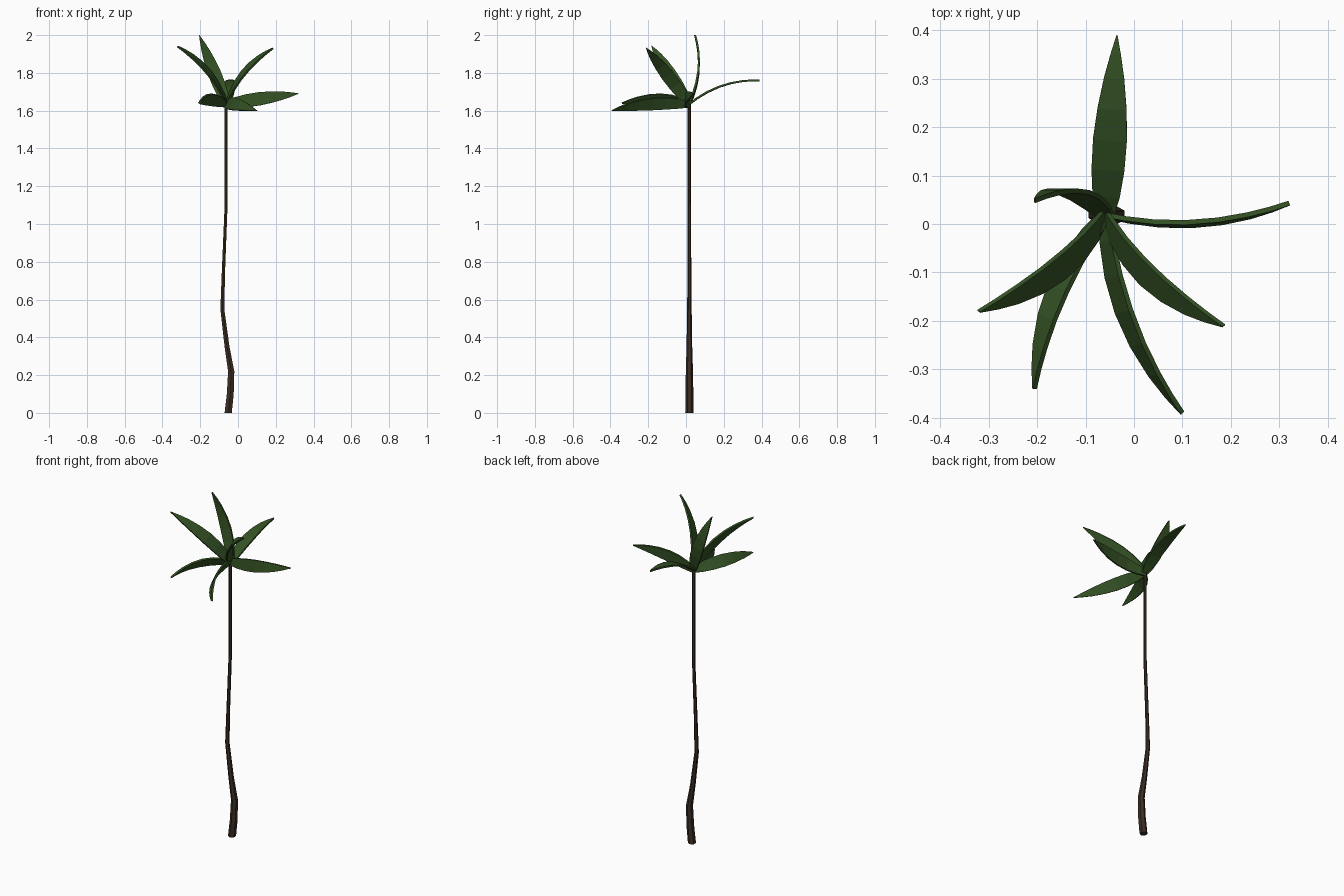
import bpy, math
from mathutils import Vector

if "Cube" in bpy.data.objects:
    bpy.data.objects.remove(bpy.data.objects["Cube"])


def material(name, rgb):
    m = bpy.data.materials.new(name)
    m.diffuse_color = (*rgb, 1)
    m.use_nodes = True
    m.node_tree.nodes["Principled BSDF"].inputs["Base Color"].default_value = m.diffuse_color
    return m


GREEN = material("leaf_green", (0.035, 0.085, 0.018))
BROWN = material("bark_brown", (0.045, 0.027, 0.018))


def add_object(name, verts, faces, mat):
    me = bpy.data.meshes.new(name)
    me.from_pydata(verts, [], faces)
    me.update()
    me.materials.append(mat)
    ob = bpy.data.objects.new(name, me)
    bpy.context.collection.objects.link(ob)
    return ob


# Trunk: slightly crooked, tapering tube (z, x, radius)
SIDES, TRUNK_Y = 6, 0.018
rings = [(0, -0.052, 0.022), (0.10, -0.041, 0.021), (0.22, -0.036, 0.019),
         (0.35, -0.058, 0.015), (0.55, -0.083, 0.012), (0.75, -0.077, 0.010),
         (1.10, -0.063, 0.009), (1.64, -0.063, 0.009)]
verts, faces = [], []
for z, x, r in rings:
    for k in range(SIDES):
        a = 2 * math.pi * (k + 0.5) / SIDES
        verts.append((x + r * math.cos(a), TRUNK_Y + r * math.sin(a), z))
for i in range(len(rings) - 1):
    for k in range(SIDES):
        a, b = i * SIDES + k, i * SIDES + (k + 1) % SIDES
        faces.append((a, b, b + SIDES, a + SIDES))
n = len(verts)
faces += [tuple(reversed(range(SIDES))), tuple(range(n - SIDES, n))]
add_object("trunk", verts, faces, BROWN)

# Leaves: arched blades from the crown, given by tip and arching direction
CROWN = Vector((-0.06, 0.018, 1.635))
PROFILE = [(0, 0.018), (0.12, 0.028), (0.28, 0.034), (0.45, 0.035),
           (0.62, 0.030), (0.78, 0.021), (0.90, 0.011), (1, 0.001)]


def leaf(name, tip, arch, height=0.04):
    chord = Vector(tip) - CROWN
    axis = chord.normalized()
    arch = Vector(arch)
    arch = (arch - axis * arch.dot(axis)).normalized()
    side = axis.cross(arch)
    verts, faces = [], []
    for t, w in PROFILE:
        c = CROWN + chord * t + arch * (4 * t * (1 - t) * height)
        verts += [c - side * w, c + side * w]
    for i in range(len(PROFILE) - 1):
        a = 2 * i
        faces.append((a, a + 1, a + 3, a + 2))
    ob = add_object(name, verts, faces, GREEN)
    mod = ob.modifiers.new("thickness", "SOLIDIFY")
    mod.thickness = 0.010
    mod.offset = 0


leaf("leaf_back", (-0.035, 0.39, 1.76), (0, 0, 1), 0.037)
leaf("leaf_right", (0.32, 0.043, 1.69), (0, -1, 0.1), 0.03)
leaf("leaf_front_right_high", (0.185, -0.21, 1.93), (-0.84, -0.30, 0.44))
leaf("leaf_front_left_high", (-0.32, -0.18, 1.94), (0.75, -0.35, 0.52))
leaf("leaf_front_low", (0.10, -0.39, 1.60), (-0.85, -0.33, 0.42))
leaf("leaf_front_left_low", (-0.205, -0.34, 1.64), (-0.75, 0.30, 0.55))
leaf("leaf_upright", (-0.205, 0.048, 2.0), (0, 1, 0), 0.034)
